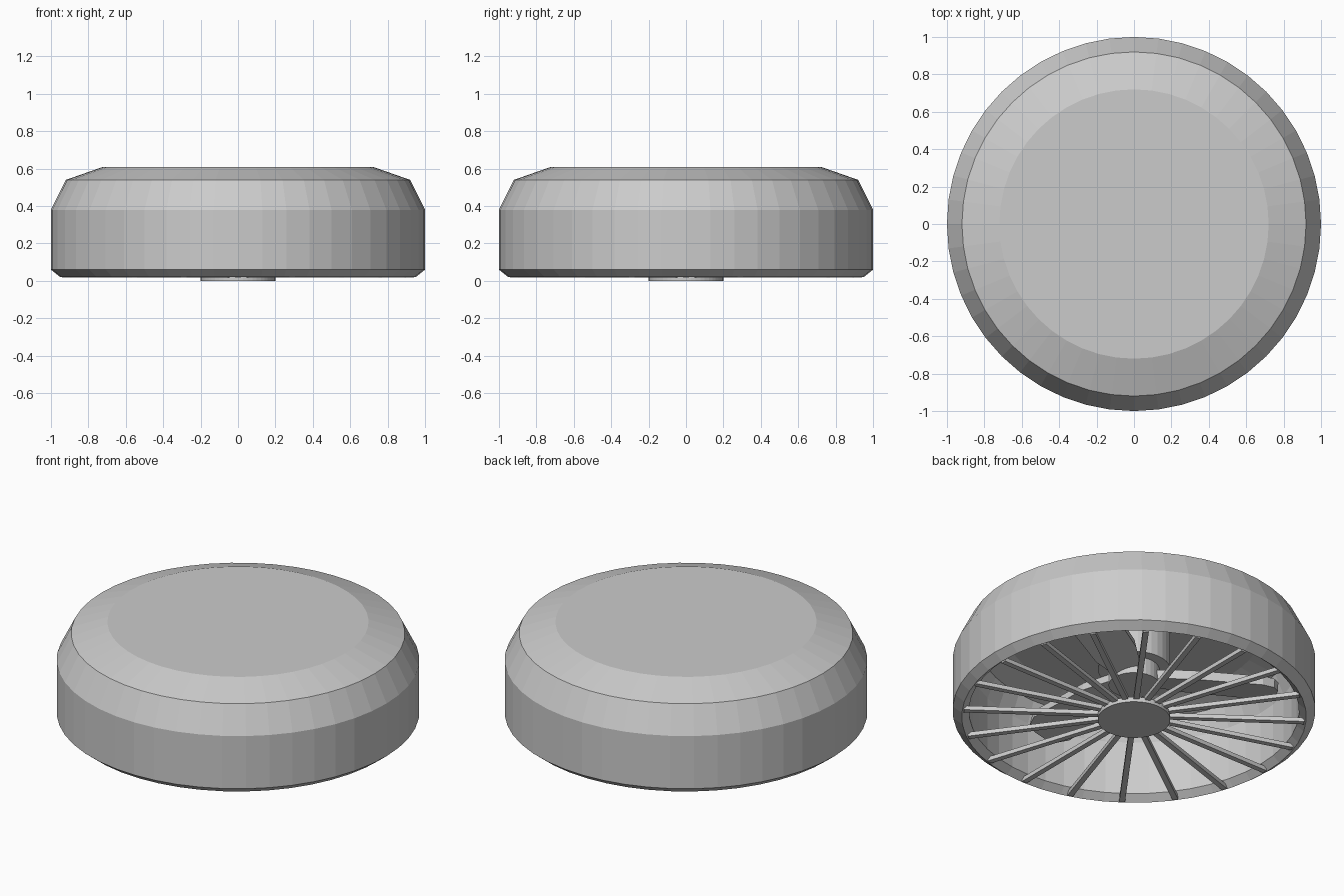
import bpy, bmesh, math
from mathutils import Matrix

if "Cube" in bpy.data.objects:
    bpy.data.objects.remove(bpy.data.objects["Cube"])

grey = bpy.data.materials.new("light_grey")
grey.diffuse_color = (0.6, 0.6, 0.6, 1)
grey.use_nodes = True
grey.node_tree.nodes["Principled BSDF"].inputs["Base Color"].default_value = grey.diffuse_color


def finish(name, bm):
    bmesh.ops.remove_doubles(bm, verts=bm.verts, dist=1e-5)
    bmesh.ops.recalc_face_normals(bm, faces=bm.faces)
    me = bpy.data.meshes.new(name)
    bm.to_mesh(me)
    bm.free()
    me.materials.append(grey)
    ob = bpy.data.objects.new(name, me)
    bpy.context.collection.objects.link(ob)
    return ob


def lathe(name, profile, n=48):
    """Spin an (r, z) profile about the z axis."""
    bm = bmesh.new()
    vs = [bm.verts.new((r, 0, z)) for r, z in profile]
    es = [bm.edges.new(p) for p in zip(vs, vs[1:])]
    bmesh.ops.spin(bm, geom=vs + es, cent=(0, 0, 0), axis=(0, 0, 1),
                   angle=2 * math.pi, steps=n, use_merge=False)
    return finish(name, bm)


def box(name, x0, x1, w, z0, z1, turn):
    bm = bmesh.new()
    m = (Matrix.Rotation(turn, 4, 'Z')
         @ Matrix.Translation(((x0 + x1) / 2, 0, (z0 + z1) / 2))
         @ Matrix.Diagonal((x1 - x0, w, z1 - z0, 1)))
    bmesh.ops.create_cube(bm, size=1, matrix=m)
    return finish(name, bm)


# Hollow round housing, open at the bottom, with a bevelled lip and capped top
lathe("housing", [(0, 0.61), (0.72, 0.61), (0.92, 0.54), (1, 0.38), (1, 0.06),
                  (0.95, 0.02), (0.91, 0.055), (0.91, 0.38), (0.86, 0.50),
                  (0.70, 0.55), (0, 0.55)])

# Grille: central disc and radial bars
lathe("grille_disc", [(0, 0.0), (0.2, 0.0), (0.2, 0.03), (0, 0.03)])
for i in range(20):
    box(f"grille_bar_{i + 1}", 0.15, 0.94, 0.032, 0.018, 0.043, i * math.tau / 20)

# Motor hanging from the ceiling, and the fan hub under it
lathe("motor", [(0, 0.56), (0.2, 0.56), (0.2, 0.32), (0, 0.32)], 32)
lathe("fan_hub", [(0, 0.33), (0.14, 0.33), (0.14, 0.22), (0, 0.22)], 32)

# Three pitched fan blades with rounded tips
outline = [(0.08, -0.07), (0.3, -0.12), (0.7, -0.13), (0.77, -0.10), (0.80, -0.04),
           (0.80, 0.04), (0.77, 0.10), (0.7, 0.13), (0.3, 0.12), (0.08, 0.07)]
for i in range(3):
    bm = bmesh.new()
    face = bm.faces.new([bm.verts.new((x, y, -0.025)) for x, y in outline])
    ext = bmesh.ops.extrude_face_region(bm, geom=[face], use_keep_orig=True)
    top = [g for g in ext["geom"] if isinstance(g, bmesh.types.BMVert)]
    bmesh.ops.translate(bm, verts=top, vec=(0, 0, 0.05))
    bm.transform(Matrix.Translation((0, 0, 0.275))
                 @ Matrix.Rotation(math.radians(30 + 120 * i), 4, 'Z')
                 @ Matrix.Rotation(math.radians(12), 4, 'X'))
    finish(f"fan_blade_{i + 1}", bm)
